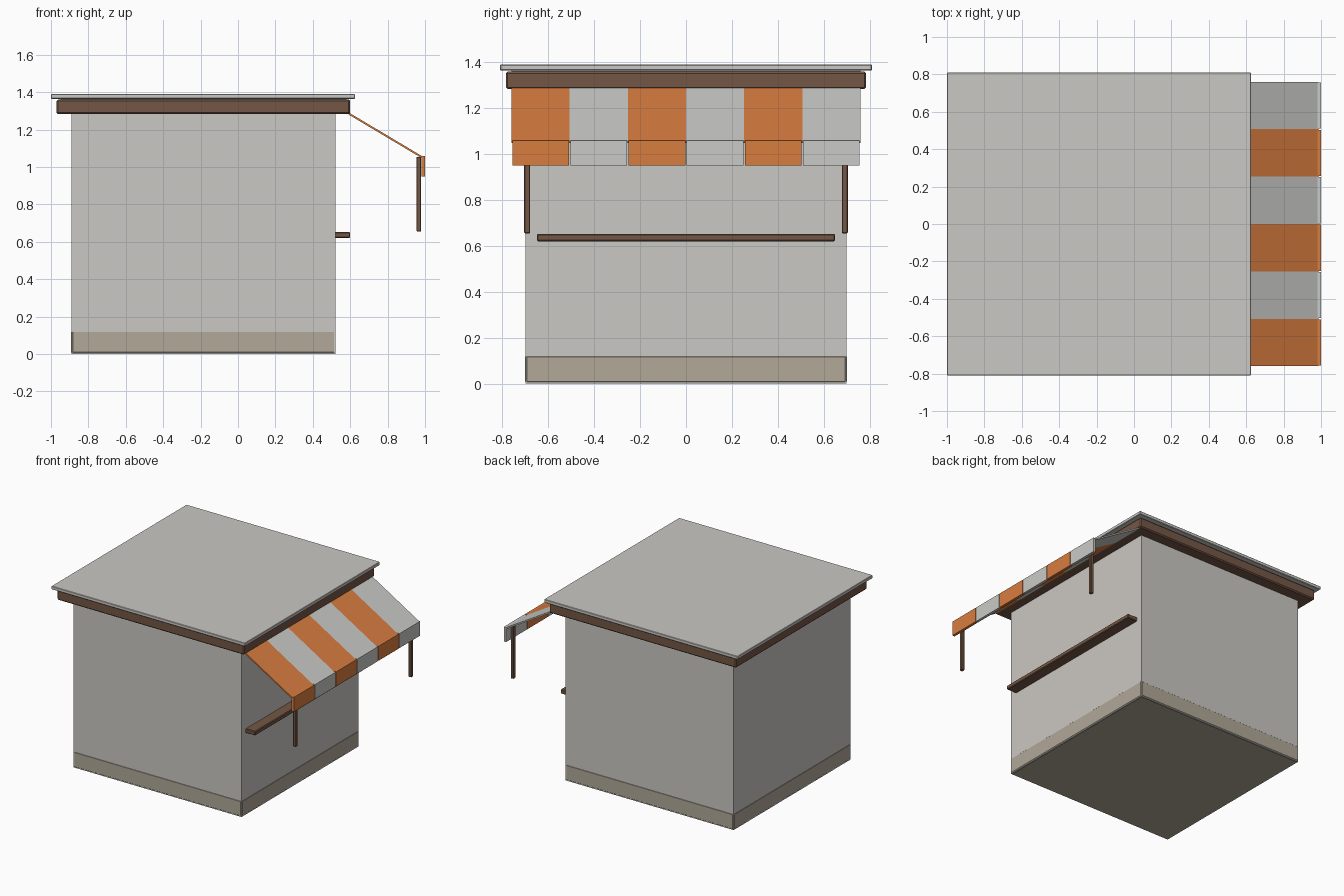
import bpy
import math

if "Cube" in bpy.data.objects:
    bpy.data.objects.remove(bpy.data.objects["Cube"])


def material(name, r, g, b):
    """Flat material from sRGB 0-255 values."""
    m = bpy.data.materials.new(name)
    m.diffuse_color = [((c / 255 + 0.055) / 1.055) ** 2.4 for c in (r, g, b)] + [1]
    m.use_nodes = True
    m.node_tree.nodes["Principled BSDF"].inputs["Base Color"].default_value = m.diffuse_color
    return m


plaster = material("plaster", 203, 200, 195)
tan = material("tan base", 177, 168, 152)
wood = material("brown wood", 116, 87, 69)
orange = material("orange cloth", 217, 125, 63)
white = material("white cloth", 202, 202, 199)


def box(name, x, y, z, mat, bevel=0.0, pitch=0.0):
    """Box spanning the (low, high) ranges, tilted about y through its centre."""
    spans = (x, y, z)
    bpy.ops.mesh.primitive_cube_add(size=1, location=[(a + b) / 2 for a, b in spans])
    ob = bpy.context.object
    ob.name = name
    ob.scale = [b - a for a, b in spans]
    bpy.ops.object.transform_apply(location=False, rotation=False, scale=True)
    ob.rotation_euler.y = pitch
    ob.data.materials.append(mat)
    if bevel:
        mod = ob.modifiers.new("edge bevel", "BEVEL")
        mod.width = bevel
        mod.segments = 1
    return ob


# Walls and the painted base band, whose chamfers sink into the walls
box("walls", (-0.89, 0.52), (-0.70, 0.70), (0.001, 1.30), plaster)
box("base_band", (-0.892, 0.522), (-0.702, 0.702), (0, 0.127), tan, 0.01)

# Roof slab on a wooden trim
box("roof_trim", (-0.97, 0.60), (-0.785, 0.785), (1.283, 1.36), wood, 0.008)
box("roof_slab", (-1.0, 0.625), (-0.81, 0.81), (1.365, 1.39), plaster, 0.003)
box("roof_core", (-0.95, 0.58), (-0.76, 0.76), (1.355, 1.37), plaster)

# Serving shelf
box("shelf", (0.515, 0.60), (-0.65, 0.65), (0.62, 0.652), wood, 0.005)

# Striped awning: sloping panels with a hanging valance below each
x0, z0, x1, z1 = 0.592, 1.286, 0.985, 1.052
length = math.hypot(x1 - x0, z1 - z0)
pitch = math.atan2(z0 - z1, x1 - x0)
cx, cz = (x0 + x1) / 2, (z0 + z1) / 2
stripe = 1.52 / 6
for i in range(6):
    cloth = white if i % 2 else orange
    ya = -0.76 + i * stripe
    yb = ya + stripe
    box(f"awning_stripe_{i + 1}", (cx - length / 2, cx + length / 2), (ya, yb),
        (cz - 0.005, cz + 0.005), cloth, pitch=pitch)
    box(f"valance_{i + 1}", (0.98, 1.0), (ya + 0.003, yb - 0.003),
        (0.95, 1.06), cloth)

# Awning posts
for side, label in ((-1, "left"), (1, "right")):
    box(f"awning_post_{label}", (0.955, 0.979),
        sorted((side * 0.68, side * 0.705)), (0.655, 1.055), wood, 0.003)
